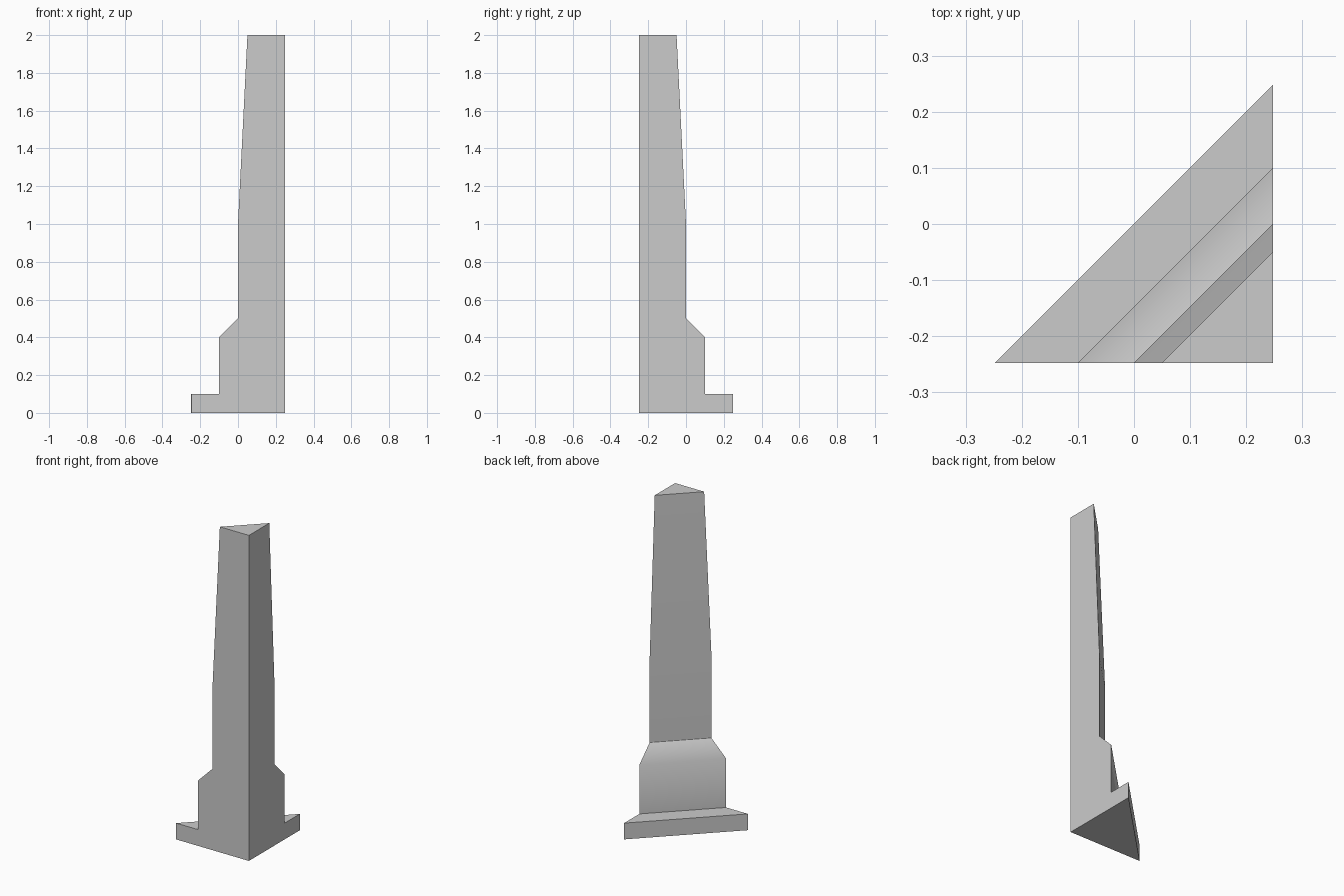
import bpy, bmesh, math

if "Cube" in bpy.data.objects:
    bpy.data.objects.remove(bpy.data.objects["Cube"])

H = 0.2475  # half width; the right-angled corner sits at (H, -H)


def loft(name, levels, bottom=False, top=False, mat=None):
    """Stack right-triangle sections given as (z, x where the slanted face meets the front)."""
    bm = bmesh.new()
    rings = [[bm.verts.new(p) for p in ((H, -H, z), (H, -x, z), (x, -H, z))]
             for z, x in levels]
    for lo, hi in zip(rings, rings[1:]):
        for i in range(3):
            j = (i + 1) % 3
            bm.faces.new((lo[i], lo[j], hi[j], hi[i]))
    if bottom:
        bm.faces.new(rings[0][::-1])
    if top:
        bm.faces.new(rings[-1])
    mesh = bpy.data.meshes.new(name)
    bm.to_mesh(mesh)
    bm.free()
    obj = bpy.data.objects.new(name, mesh)
    bpy.context.collection.objects.link(obj)
    if mat:
        mesh.materials.append(mat)
    bpy.ops.object.select_all(action='DESELECT')
    obj.select_set(True)
    bpy.context.view_layer.objects.active = obj
    bpy.ops.object.shade_smooth_by_angle(angle=math.radians(40))
    return obj


# Darker stone for the lower parts
stone = bpy.data.materials.new("dark_stone")
stone.diffuse_color = (0.56, 0.56, 0.56, 1)
stone.use_nodes = True
stone.node_tree.nodes["Principled BSDF"].inputs["Base Color"].default_value = stone.diffuse_color

# Wide foot, chamfered pedestal, tapering shaft
loft("plinth", [(0, -H), (0.1, -H)], bottom=True, top=True, mat=stone)
loft("pedestal", [(0.1, -0.1), (0.4, -0.1), (0.5, 0)], mat=stone)
loft("shaft", [(0.5, 0), (1.0, 0), (2.0, 0.05)], top=True)
